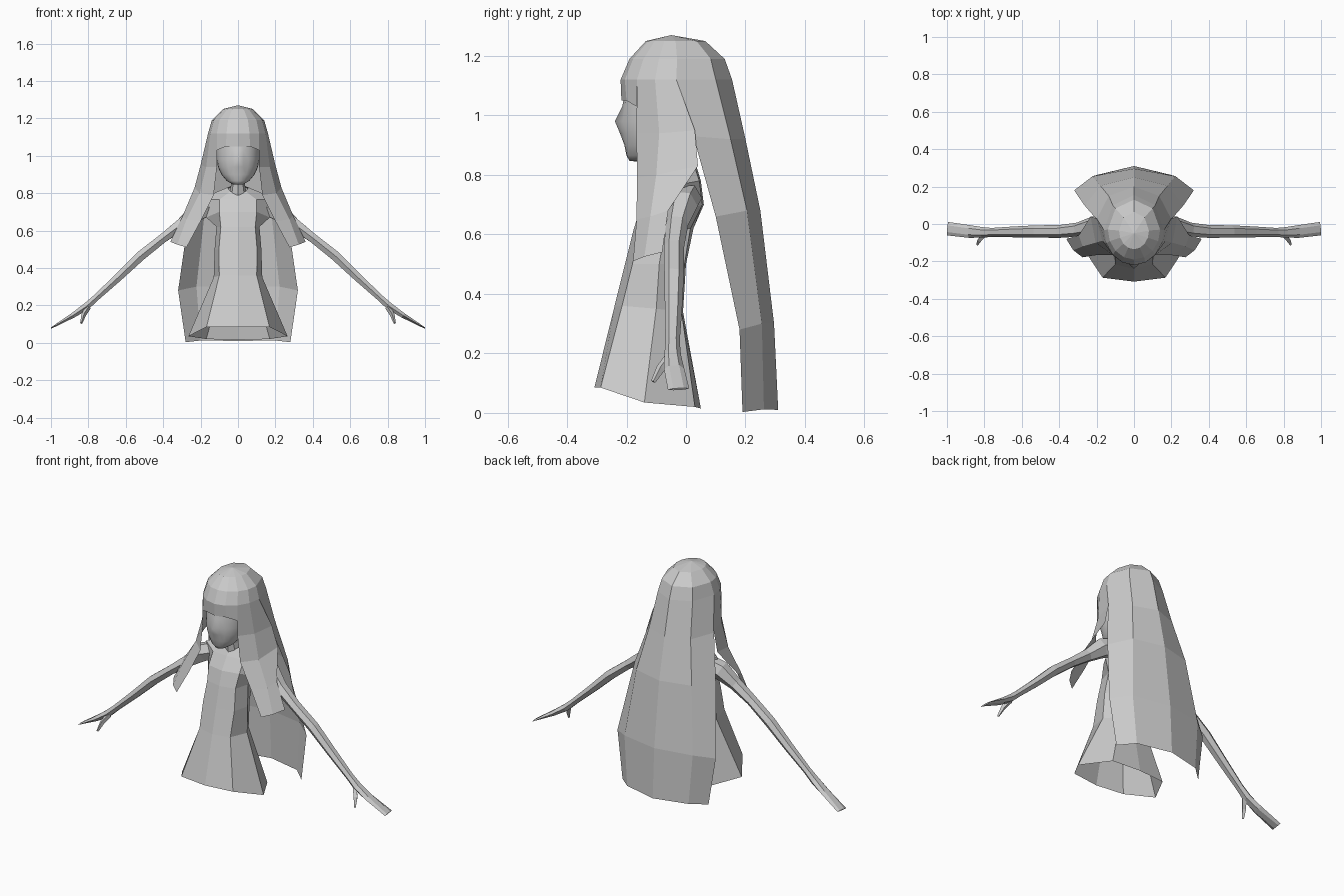
import bpy, bmesh, math
from mathutils import Vector

grey = bpy.data.materials.new("plain grey")
grey.diffuse_color = (0.6, 0.6, 0.6, 1)


def loft(name, rows, closed=False, smooth=False):
    """Skin the rows of points and mirror the result across x."""
    bm = bmesh.new()
    grid = [[bm.verts.new(p) for p in row] for row in rows]
    n = len(rows[0])
    for a, b in zip(grid, grid[1:]):
        for i in range(n if closed else n - 1):
            j = (i + 1) % n
            bm.faces.new((a[i], b[i], b[j], a[j]))
    if closed:
        bm.faces.new(grid[0])
        bm.faces.new(grid[-1])
    bmesh.ops.remove_doubles(bm, verts=bm.verts[:], dist=0.0005)
    if closed:
        bmesh.ops.recalc_face_normals(bm, faces=bm.faces[:])
    mesh = bpy.data.meshes.new(name)
    bm.to_mesh(mesh)
    bm.free()
    mesh.materials.append(grey)
    for p in mesh.polygons:
        p.use_smooth = smooth
    ob = bpy.data.objects.new(name, mesh)
    bpy.context.collection.objects.link(ob)
    mirror = ob.modifiers.new("mirror", 'MIRROR')
    mirror.merge_threshold = 0.002
    return ob


def half_ring(z, rx, front, back, angles):
    """Half ellipse from the front, round the +x side, to the back."""
    c, r = (front + back) / 2, (back - front) / 2
    return [(rx * math.sin(math.radians(a)), c - r * math.cos(math.radians(a)), z)
            for a in angles]


def tube(name, path, sides=6):
    """Limb along a path of (centre, half width, half thickness)."""
    rows = []
    for i, (c, w, t) in enumerate(path):
        d = Vector(path[min(i + 1, len(path) - 1)][0]) - Vector(path[max(i - 1, 0)][0])
        side = Vector((0, 1, 0)) - d * (d.y / d.length_squared)
        side.normalize()
        up = d.cross(side).normalized()
        rows.append([Vector(c) + side * w * math.cos(k * math.tau / sides)
                     + up * t * math.sin(k * math.tau / sides) for k in range(sides)])
    return loft(name, rows, closed=True)


# Hair cap
cap_angles = [0, 22.5, 45, 67.5, 90, 135, 180]
rim = half_ring(1.12, 0.16, -0.22, 0.155, cap_angles)
loft("hair_cap", [[(0, -0.05, 1.27)] * 7,
                  half_ring(1.25, 0.08, -0.135, 0.065, cap_angles),
                  half_ring(1.19, 0.14, -0.19, 0.13, cap_angles), rim])

# Fringe over the forehead
loft("fringe", [rim[:3], [(0, -0.217, 1.05), (0.065, -0.2, 1.05), (0.113, -0.167, 1.03)]])

# Locks in front of the shoulders
loft("side_lock", [
    rim[2:5],
    [(0.113, -0.166, 0.94), (0.17, -0.09, 0.94), (0.2, 0.03, 0.95)],
    [(0.13, -0.165, 0.79), (0.205, -0.10, 0.80), (0.232, 0.04, 0.83)],
    [(0.20, -0.166, 0.65), (0.275, -0.12, 0.66), (0.295, -0.06, 0.68)],
    [(0.275, -0.178, 0.51), (0.325, -0.14, 0.525), (0.362, -0.08, 0.54)]])

# Long hair down the back
loft("back_hair", [
    rim[4:],
    [(0.2, 0.025, 0.93), (0.135, 0.15, 0.92), (0, 0.2, 0.92)],
    [(0.265, 0.1, 0.66), (0.18, 0.205, 0.68), (0, 0.25, 0.68)],
    [(0.32, 0.18, 0.28), (0.222, 0.255, 0.3), (0, 0.296, 0.3)],
    [(0.28, 0.19, 0.003), (0.2, 0.262, 0.012), (0, 0.31, 0.01)]])

# Face, with the nose and chin drawn forward on the centre line
face_angles = [i * 15 for i in range(13)]
face = [half_ring(z, rx, f, b, face_angles) for z, rx, f, b in (
    (1.16, 0.10, -0.185, 0.03), (1.08, 0.115, -0.205, 0.04), (1.03, 0.116, -0.21, 0.04),
    (0.98, 0.114, -0.217, 0.03), (0.94, 0.107, -0.214, 0.01), (0.90, 0.089, -0.207, -0.03),
    (0.865, 0.06, -0.2, -0.08), (0.847, 0.028, -0.19, -0.13), (0.845, 0, -0.165, -0.165))]
for row, nose in ((2, 0.004), (3, 0.022), (4, 0.008)):
    x, y, z = face[row][0]
    face[row][0] = (x, y - nose, z)
loft("face", face, smooth=True)

# Neck
loft("neck", [half_ring(z, rx, f, b, (0, 45, 90, 135, 180)) for z, rx, f, b in (
    (0.93, 0.04, -0.11, -0.01), (0.84, 0.038, -0.095, 0.0), (0.78, 0.05, -0.09, 0.03))])

# Dress from the neckline to the hem
loft("dress", [
    [(0, -0.085, 0.795), (0.04, -0.07, 0.81), (0.058, -0.02, 0.83), (0.03, 0.025, 0.84), (0, 0.032, 0.84)],
    [(0, -0.105, 0.77), (0.1, -0.09, 0.765), (0.2, -0.01, 0.77), (0.11, 0.045, 0.78), (0, 0.05, 0.78)],
    [(0, -0.15, 0.7), (0.1, -0.13, 0.7), (0.17, -0.03, 0.67), (0.11, 0.055, 0.7), (0, 0.06, 0.7)],
    [(0, -0.175, 0.62), (0.092, -0.155, 0.62), (0.115, -0.07, 0.62), (0.09, 0.015, 0.62), (0, 0.025, 0.62)],
    [(0, -0.205, 0.5), (0.102, -0.18, 0.5), (0.125, -0.09, 0.5), (0.08, -0.005, 0.5), (0, 0, 0.5)],
    [(0, -0.24, 0.36), (0.1, -0.215, 0.36), (0.13, -0.1, 0.35), (0.08, -0.015, 0.34), (0, -0.01, 0.34)],
    [(0, -0.308, 0.085), (0.168, -0.287, 0.085), (0.265, -0.14, 0.035), (0.17, 0.03, 0.02), (0, 0.05, 0.015)]])

# Arms ending in flat mitten hands
tube("arm", [
    ((0.15, 0.005, 0.725), 0.05, 0.05), ((0.22, -0.01, 0.70), 0.05, 0.055),
    ((0.30, -0.03, 0.635), 0.038, 0.036), ((0.40, -0.04, 0.56), 0.034, 0.028),
    ((0.52, -0.04, 0.465), 0.033, 0.03), ((0.64, -0.042, 0.35), 0.029, 0.025),
    ((0.76, -0.045, 0.24), 0.024, 0.02), ((0.81, -0.045, 0.195), 0.028, 0.022),
    ((0.88, -0.04, 0.148), 0.034, 0.016), ((0.997, -0.025, 0.08), 0.036, 0.004)])

# Thumbs
tube("thumb", [((0.80, -0.055, 0.19), 0.016, 0.014), ((0.825, -0.085, 0.15), 0.015, 0.013),
               ((0.838, -0.11, 0.105), 0.008, 0.006)], sides=4)
